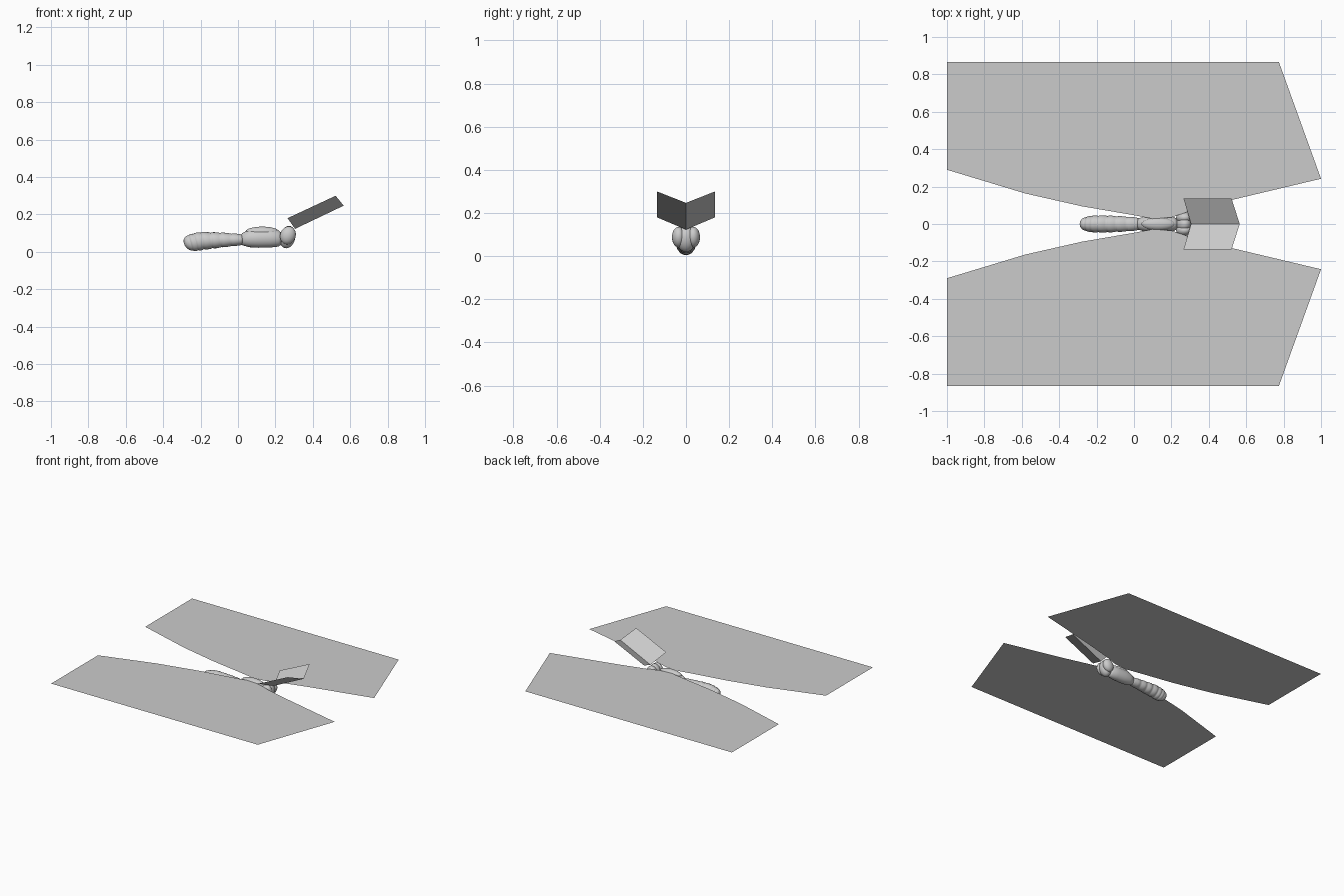
import bpy, bmesh, math
from mathutils import Vector

if "Cube" in bpy.data.objects:
    bpy.data.objects.remove(bpy.data.objects["Cube"])

grey = bpy.data.materials.new("plain_grey")
grey.diffuse_color = (0.6, 0.6, 0.6, 1)
grey.use_nodes = True
grey.node_tree.nodes["Principled BSDF"].inputs["Base Color"].default_value = grey.diffuse_color


def finish(name, bm, smooth=True):
    me = bpy.data.meshes.new(name)
    bm.to_mesh(me)
    bm.free()
    me.materials.append(grey)
    for p in me.polygons:
        p.use_smooth = smooth
    ob = bpy.data.objects.new(name, me)
    bpy.context.collection.objects.link(ob)
    return ob


def loft(name, rings, sides=20):
    """Closed tube along x; ring = (x, half width, z bottom, z top, lean)."""
    bm = bmesh.new()
    loops = []
    for x, ry, z0, z1, lean in rings:
        loop = []
        for i in range(sides):
            a = 2 * math.pi * i / sides
            dz = (z1 - z0) / 2 * math.sin(a)
            loop.append(bm.verts.new((x - lean * dz, ry * math.cos(a), (z0 + z1) / 2 + dz)))
        loops.append(loop)
    for a, b in zip(loops, loops[1:]):
        for i in range(sides):
            j = (i + 1) % sides
            bm.faces.new((a[i], a[j], b[j], b[i]))
    bm.faces.new(loops[0])
    bm.faces.new(loops[-1])
    bmesh.ops.recalc_face_normals(bm, faces=bm.faces)
    return finish(name, bm)


def ellipsoid(name, centre, radii, lean=0):
    bm = bmesh.new()
    bmesh.ops.create_uvsphere(bm, u_segments=20, v_segments=12, radius=1)
    for v in bm.verts:
        p = Vector([c * r for c, r in zip(v.co, radii)])
        p.x += lean * p.z
        v.co = p + Vector(centre)
    return finish(name, bm)


def sheet(name, points):
    bm = bmesh.new()
    f = bm.faces.new([bm.verts.new(p) for p in points])
    f.normal_update()
    if f.normal.z < 0:
        f.normal_flip()
    return finish(name, bm, False)


# Abdomen: overlapping bulging segments (x, half width, bottom, top, lean)
bounds = [(0.025, 0.034, 0.036, 0.094, 0.0), (-0.035, 0.040, 0.029, 0.100, 0.05),
          (-0.09, 0.043, 0.023, 0.104, 0.1), (-0.14, 0.046, 0.017, 0.106, 0.15),
          (-0.19, 0.047, 0.011, 0.107, 0.2), (-0.225, 0.045, 0.005, 0.100, 0.3),
          (-0.252, 0.040, 0.004, 0.092, 0.3), (-0.275, 0.030, 0.012, 0.079, 0.3)]
rings = []
for a, b in zip(bounds, bounds[1:]):
    for t, k in ((0.0, 0.90), (0.2, 0.97), (0.6, 1.0), (0.93, 0.97)):
        x, ry, z0, z1, lean = [p + (q - p) * t for p, q in zip(a, b)]
        m, h = (z0 + z1) / 2, (z1 - z0) / 2 * k
        rings.append((x, ry * k, m - h, m + h, lean))
rings += [(-0.275, 0.029, 0.014, 0.077, 0.3), (-0.284, 0.019, 0.024, 0.065, 0.3),
          (-0.288, 0.006, 0.037, 0.051, 0.3)]
loft("abdomen", rings)

# Thorax with a raised back plate
loft("thorax", [(0.012, 0.012, 0.05, 0.08, 0), (0.022, 0.030, 0.036, 0.100, 0),
                (0.06, 0.041, 0.025, 0.118, 0), (0.11, 0.045, 0.022, 0.124, 0),
                (0.17, 0.043, 0.023, 0.124, 0), (0.215, 0.037, 0.028, 0.116, 0),
                (0.235, 0.024, 0.04, 0.1, 0)])
ellipsoid("back_plate", (0.13, 0, 0.108), (0.09, 0.034, 0.027))

# Head and eyes
ellipsoid("head", (0.265, 0, 0.079), (0.042, 0.045, 0.060), 0.12)
for side, word in ((1, "left"), (-1, "right")):
    ellipsoid(word + "_eye", (0.267, side * 0.034, 0.088), (0.042, 0.031, 0.048), 0.1)

    # Flat wing sheet: straight outer edge, curved inner edge
    wing = [(-1, .865), (.775, .865), (1, .242), (.52, .128), (.30, .07), (.2, .035),
            (.1, .028), (0, .047), (-.28, .095), (-.58, .163), (-1, .29)]
    sheet(word + "_wing", [(x, side * y, 0.122) for x, y in wing])

    # Antenna sheet: half of an upward-tilted V
    sheet(word + "_antenna", [(.305, 0, .123), (.565, 0, .247),
                              (.522, side * .135, .300), (.265, side * .135, .180)])
